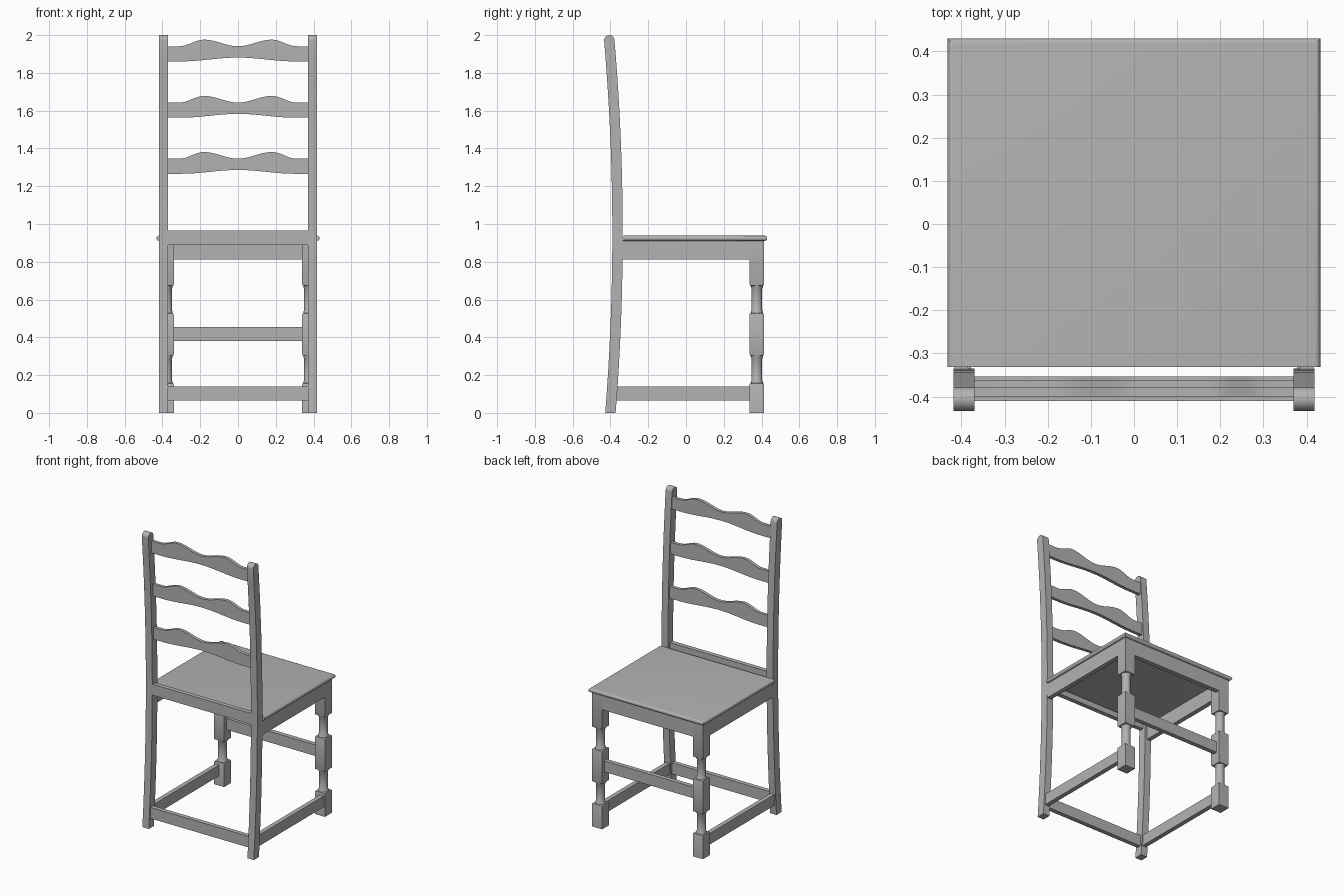
import bpy, bmesh, math
from mathutils import Vector

cube = bpy.data.objects.get("Cube")
if cube:
    bpy.data.objects.remove(cube, do_unlink=True)

GREY = (0.45, 0.45, 0.45, 1)
mat = bpy.data.materials.new("plain grey")
mat.use_nodes = True
mat.diffuse_color = GREY
mat.node_tree.nodes["Principled BSDF"].inputs["Base Color"].default_value = GREY


def finish(bm, name, smooth=True):
    bmesh.ops.recalc_face_normals(bm, faces=bm.faces)
    mesh = bpy.data.meshes.new(name)
    bm.to_mesh(mesh)
    bm.free()
    mesh.materials.append(mat)
    ob = bpy.data.objects.new(name, mesh)
    bpy.context.collection.objects.link(ob)
    if smooth:
        bpy.ops.object.select_all(action="DESELECT")
        ob.select_set(True)
        bpy.context.view_layer.objects.active = ob
        bpy.ops.object.shade_smooth_by_angle(angle=math.radians(35))
    return ob


def add_box(bm, x, y, z):
    """Box from (low, high) ranges; returns its vertices."""
    verts = bmesh.ops.create_cube(bm, size=1)["verts"]
    for v in verts:
        v.co = Vector(r[0] if c < 0 else r[1] for c, r in zip(v.co, (x, y, z)))
    return verts


def box(name, x, y, z):
    bm = bmesh.new()
    add_box(bm, x, y, z)
    return finish(bm, name, False)


def extrude_outline(name, points, direction):
    bm = bmesh.new()
    face = bm.faces.new([bm.verts.new(p) for p in points])
    out = bmesh.ops.extrude_face_region(bm, geom=[face])["geom"]
    bmesh.ops.translate(bm, vec=direction,
                        verts=[g for g in out if isinstance(g, bmesh.types.BMVert)])
    return finish(bm, name)


# Curved back posts with rounded tops
def post_y(z):
    return -0.3625 - 0.04 * ((z - 0.95) / 0.98) ** 2


HALF = 0.0275
TOP = 2 - HALF
heights = [TOP * i / 24 for i in range(25)]
front_edge = [(post_y(z) + HALF, z) for z in heights]
back_edge = [(post_y(z) - HALF, z) for z in reversed(heights)]
cap = [(post_y(TOP) + HALF * math.cos(math.pi * i / 12),
        TOP + HALF * math.sin(math.pi * i / 12)) for i in range(1, 12)]
for side, x in (("left", 0.37), ("right", -0.418)):
    extrude_outline(side + "_back_post",
                    [(x, y, z) for y, z in front_edge + cap + back_edge], (0.048, 0, 0))


# Wavy ladder slats
def slat_top(x):
    a = abs(x)
    if a < 0.18:
        return 0.08 + 0.035 * (1 - math.cos(math.pi * a / 0.18)) / 2
    if a < 0.31:
        return 0.08 + 0.035 * (1 + math.cos(math.pi * (a - 0.18) / 0.13)) / 2
    return 0.08


def slat_bottom(x):
    a = min(abs(x) / 0.3, 1)
    return 0.01 * (1 + math.cos(math.pi * a))


xs = [0.374 * i / 24 for i in range(-24, 25)]
for name, z, y in (("top", 1.861, -0.378), ("middle", 1.563, -0.362), ("lower", 1.266, -0.353)):
    outline = [(x, y, z + slat_bottom(x)) for x in xs]
    outline += [(x, y, z + slat_top(x)) for x in reversed(xs)]
    extrude_outline(name + "_slat", outline, (0, -0.022, 0))

# Seat with bullnose on the front and both sides
bm = bmesh.new()
add_box(bm, (-0.432, 0.432), (-0.332, 0.43), (0.911, 0.938))
edges = [e for e in bm.edges if abs(e.verts[0].co.z - e.verts[1].co.z) < 0.001
         and not all(v.co.y < 0 for v in e.verts)]
bmesh.ops.bevel(bm, geom=edges, offset=0.013, segments=5, profile=0.5, affect="EDGES")
finish(bm, "seat")

# Front legs: chamfered square blocks joined by turned sections
LEG_X, LEG_Y, BLOCK, TURN = 0.378, 0.375, 0.038, 0.028
for side, s in (("left", 1), ("right", -1)):
    cx = s * LEG_X
    bm = bmesh.new()
    for low, high, ends in ((0, 0.158, "top"), (0.303, 0.528, "both"), (0.673, 0.914, "bottom")):
        verts = add_box(bm, (cx - BLOCK, cx + BLOCK), (LEG_Y - BLOCK, LEG_Y + BLOCK), (low, high))
        levels = {"top": [high], "bottom": [low], "both": [low, high]}[ends]
        rim = [e for e in {e for v in verts for e in v.link_edges}
               if any(all(abs(v.co.z - z) < 0.0001 for v in e.verts) for z in levels)]
        bmesh.ops.bevel(bm, geom=rim, offset=0.007, segments=2, profile=0.5, affect="EDGES")
    for low, high in ((0.15, 0.31), (0.52, 0.68)):
        rings = []
        for z, r in ((low, 0.033), (low + 0.015, 0.032), (low + 0.022, TURN),
                     (high - 0.022, TURN), (high - 0.015, 0.032), (high, 0.033)):
            rings.append([bm.verts.new((cx + r * math.cos(math.tau * i / 24),
                                        LEG_Y + r * math.sin(math.tau * i / 24), z))
                          for i in range(24)])
        for a, b in zip(rings, rings[1:]):
            for i in range(24):
                j = (i + 1) % 24
                bm.faces.new((a[i], a[j], b[j], b[i]))
    finish(bm, side + "_front_leg")

    # Side apron and side stretcher
    box(side + "_apron", sorted((s * 0.385, s * 0.416)), (-0.345, 0.34), (0.811, 0.914))
    box(side + "_stretcher", sorted((s * 0.378, s * 0.408)), (-0.385, 0.34), (0.065, 0.14))

# Cross rails
box("front_apron", (-0.345, 0.345), (0.382, 0.413), (0.811, 0.914))
box("front_stretcher", (-0.345, 0.345), (0.36, 0.39), (0.381, 0.456))
box("back_stretcher", (-0.374, 0.374), (-0.41, -0.38), (0.065, 0.14))
box("back_rail", (-0.374, 0.374), (-0.385, -0.355), (0.89, 0.965))
